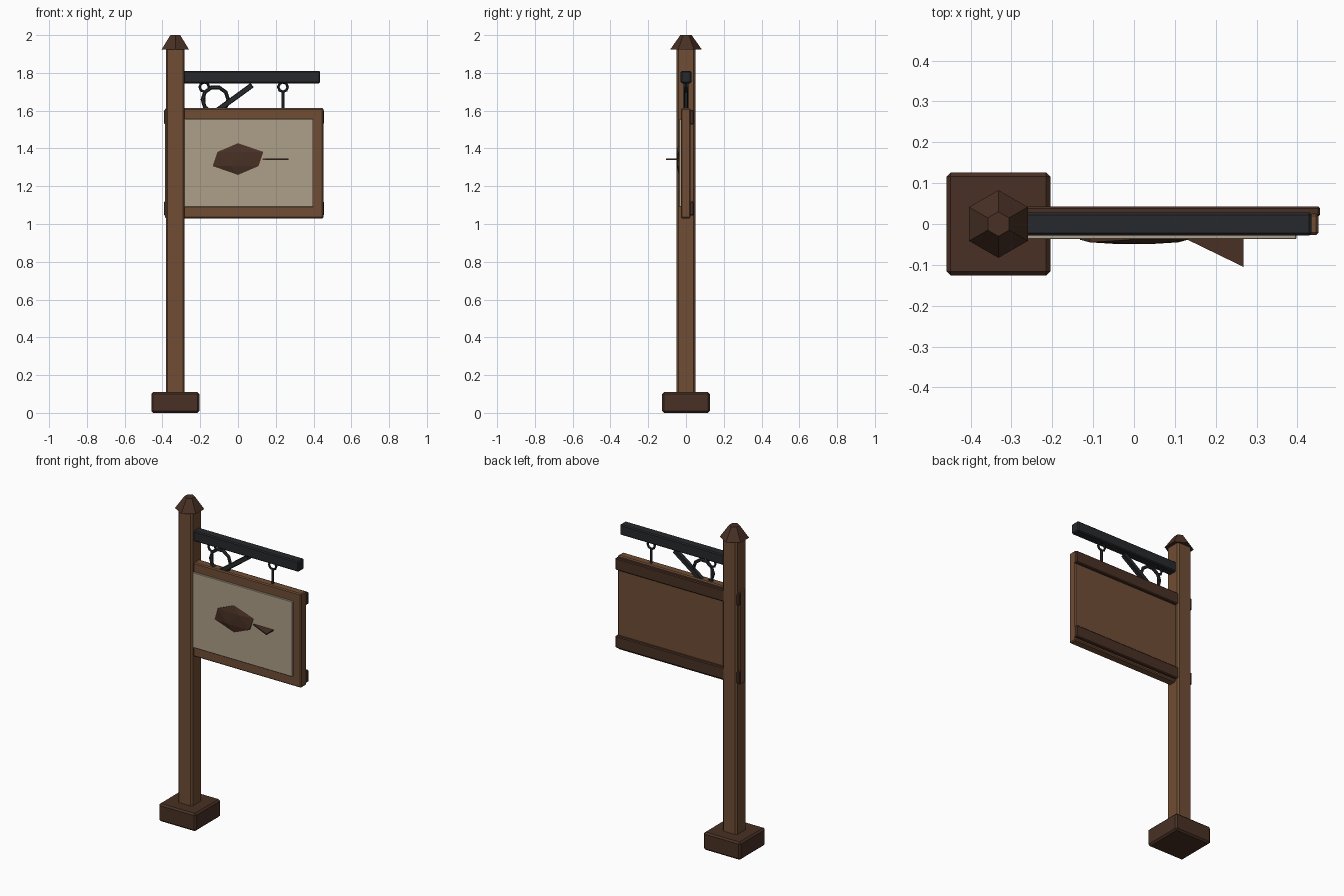
import bpy, math

if "Cube" in bpy.data.objects:
    bpy.data.objects.remove(bpy.data.objects["Cube"])


def material(name, rgb):
    m = bpy.data.materials.new(name)
    m.diffuse_color = (*rgb, 1)
    m.use_nodes = True
    m.node_tree.nodes["Principled BSDF"].inputs["Base Color"].default_value = m.diffuse_color
    return m


WOOD = material("wood", (0.16, 0.075, 0.035))
DARK = material("dark_wood", (0.065, 0.03, 0.018))
IRON = material("iron", (0.02, 0.022, 0.025))
CREAM = material("cream_paint", (0.42, 0.35, 0.25))


def finish(name, mat, bevel=0):
    o = bpy.context.object
    o.name = name
    o.data.materials.append(mat)
    if bevel:
        b = o.modifiers.new("bevel", "BEVEL")
        b.width = bevel
        b.segments = 1
    return o


def box(name, mat, x, y, z, bevel=0.0):
    """Box given by its (min, max) range on each axis."""
    bpy.ops.mesh.primitive_cube_add(size=1, location=[sum(r) / 2 for r in (x, y, z)])
    o = finish(name, mat, bevel)
    o.scale = [r[1] - r[0] for r in (x, y, z)]
    bpy.ops.object.transform_apply(location=False, rotation=False, scale=True)
    return o


def ring(name, x, z, major, minor, sides):
    bpy.ops.mesh.primitive_torus_add(location=(x, 0, z), rotation=(math.pi / 2, 0, 0),
                                     major_radius=major, minor_radius=minor,
                                     major_segments=sides, minor_segments=6)
    return finish(name, IRON)


POST_X = -0.332

# Base, post and cap
box("base", DARK, (-0.459, -0.205), (-0.126, 0.126), (0, 0.11), 0.01)
box("post", WOOD, (POST_X - 0.05, POST_X + 0.05), (-0.049, 0.049), (0.09, 1.94), 0.01)
bpy.ops.mesh.primitive_cone_add(vertices=6, radius1=0.083, radius2=0.03, depth=0.075,
                                location=(POST_X, 0, 1.9625))
finish("post_cap", DARK)

# Iron arm with brace and scroll
box("arm", IRON, (-0.31, 0.435), (-0.028, 0.028), (1.745, 1.81), 0.006)
tip, foot = (0.075, 1.735), (-0.30, 1.463)
length = math.dist(tip, foot)
brace = box("brace", IRON, (-length / 2, length / 2), (-0.014, 0.014), (-0.014, 0.014), 0.003)
brace.location = ((tip[0] + foot[0]) / 2, 0, (tip[1] + foot[1]) / 2)
brace.rotation_euler.y = -math.atan2(tip[1] - foot[1], tip[0] - foot[0])
ring("scroll", -0.12, 1.658, 0.068, 0.01, 10)

# Hanging rings and rods
for side, x in (("left", -0.178), ("right", 0.238)):
    ring(f"{side}_hanger_ring", x, 1.725, 0.025, 0.007, 8)
    bpy.ops.mesh.primitive_cylinder_add(vertices=6, radius=0.008, depth=0.11,
                                        location=(x, 0, 1.648))
    finish(f"{side}_hanger_rod", IRON)

# Sign board, painted panel and back battens
box("sign_board", WOOD, (-0.387, 0.452), (-0.027, 0.025), (1.03, 1.613), 0.006)
box("painted_panel", CREAM, (-0.335, 0.398), (-0.037, -0.02), (1.09, 1.556), 0.002)
for name, z in (("lower_batten", 1.045), ("upper_batten", 1.528)):
    box(name, DARK, (-0.392, 0.456), (0.018, 0.043), (z, z + 0.075), 0.005)

# Fish emblem: faceted body and flat tail
bpy.ops.mesh.primitive_ico_sphere_add(subdivisions=1, radius=1, location=(0, -0.038, 1.344))
body = finish("fish_body", DARK)
body.scale = (0.15, 0.013, 0.084)
t = 0.004
outline = [(0.13, -0.038), (0.268, -0.105), (0.268, 0.02)]
verts = [(x, y, 1.344 + dz) for dz in (-t, t) for x, y in outline]
mesh = bpy.data.meshes.new("fish_tail")
mesh.from_pydata(verts, [], [(2, 1, 0), (3, 4, 5), (0, 1, 4, 3), (1, 2, 5, 4), (2, 0, 3, 5)])
tail = bpy.data.objects.new("fish_tail", mesh)
bpy.context.collection.objects.link(tail)
mesh.materials.append(DARK)
